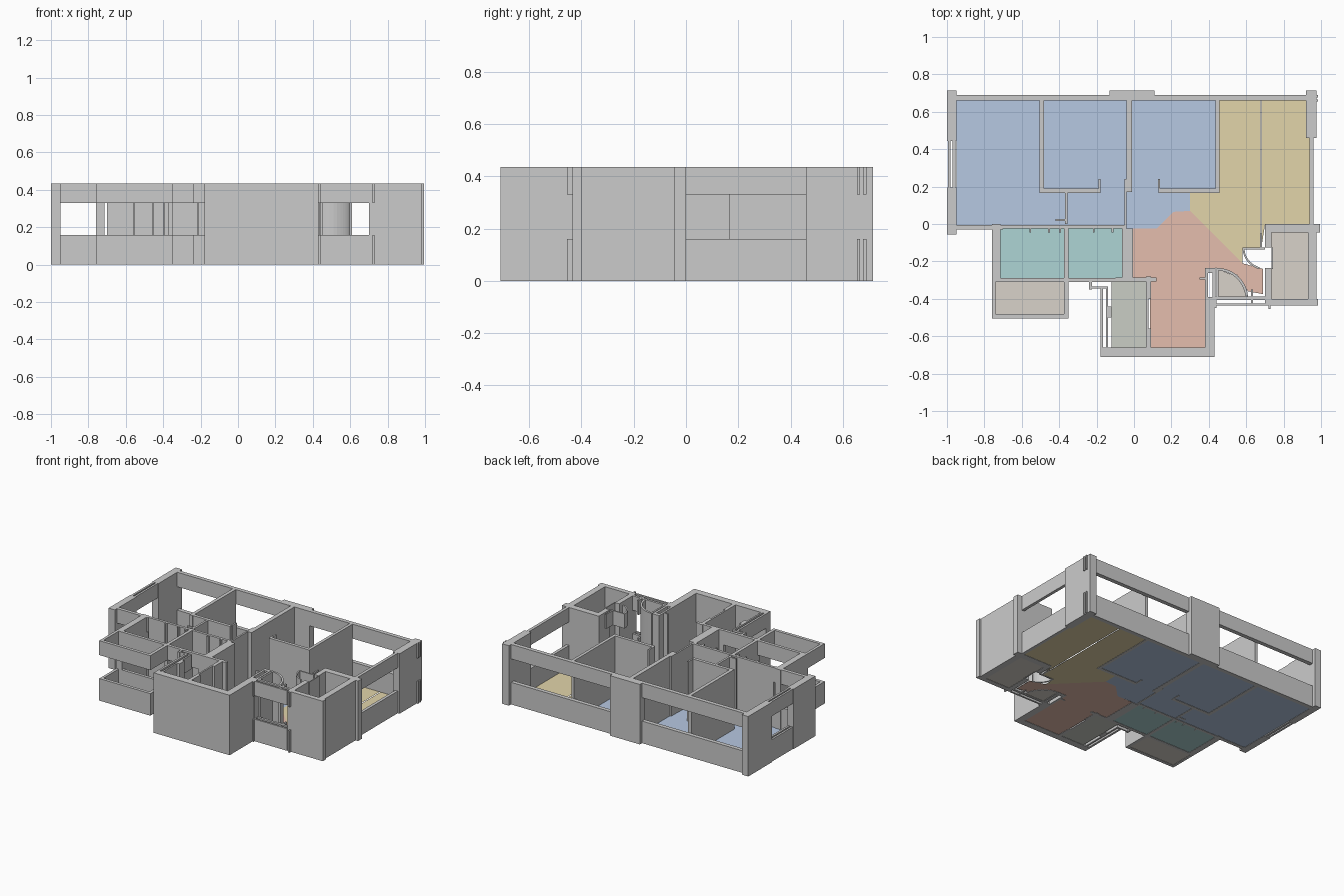
import bpy, bmesh, math

H, SILL, HEAD = 0.435, 0.16, 0.33   # wall height, window sill and window head


def box(bm, x0, x1, y0, y1, z0=0.0, z1=H):
    r = bmesh.ops.create_cube(bm, size=1)
    for v in r["verts"]:
        v.co = ((x0 + x1) / 2 + v.co.x * (x1 - x0),
                (y0 + y1) / 2 + v.co.y * (y1 - y0),
                (z0 + z1) / 2 + v.co.z * (z1 - z0))


def finish(name, bm, mat=None):
    bmesh.ops.recalc_face_normals(bm, faces=bm.faces)
    me = bpy.data.meshes.new(name)
    bm.to_mesh(me)
    bm.free()
    ob = bpy.data.objects.new(name, me)
    bpy.context.collection.objects.link(ob)
    if mat:
        me.materials.append(mat)
    return ob


def walls(name, rects, bands=((0.0, H),)):
    bm = bmesh.new()
    for r in rects:
        for z0, z1 in bands:
            box(bm, *r, z0, z1)
    return finish(name, bm)


def windows(name, rects):
    return walls(name, rects, ((0.0, SILL), (HEAD, H)))


def arc(name, cx, cy, r, a0, a1, bands, t=0.01, n=10):
    bm = bmesh.new()
    angs = [math.radians(a0 + (a1 - a0) * i / n) for i in range(n + 1)]
    pts = [(cx + r * math.cos(a), cy + r * math.sin(a)) for a in angs]
    pts += [(cx + (r - t) * math.cos(a), cy + (r - t) * math.sin(a)) for a in reversed(angs)]
    for z0, z1 in bands:
        low = [bm.verts.new((x, y, z0)) for x, y in pts]
        top = [bm.verts.new((x, y, z1)) for x, y in pts]
        m = len(pts)
        bm.faces.new(low)
        bm.faces.new(top)
        for i in range(m):
            j = (i + 1) % m
            bm.faces.new((low[i], low[j], top[j], top[i]))
    return finish(name, bm)


def floor(name, pts, mat):
    bm = bmesh.new()
    bm.faces.new([bm.verts.new((x, y, 0.002)) for x, y in pts])
    return finish(name, bm, mat)


def rect(x0, x1, y0, y1):
    return [(x0, y0), (x1, y0), (x1, y1), (x0, y1)]


def colour(name, r, g, b):
    m = bpy.data.materials.new(name)
    m.diffuse_color = (r, g, b, 1)
    return m


# outer structural walls
walls("outer_walls", [
    (-1, -0.95, 0.445, 0.715), (-1, -0.95, -0.055, 0.195),
    (-0.13, 0.11, 0.66, 0.715), (0.92, 0.975, 0.46, 0.715),
    (-0.76, -0.715, -0.31, 0.0),
    (-0.18, 0.43, -0.71, -0.66), (0.38, 0.43, -0.71, -0.43)])

# service shaft at the right front corner
walls("right_shaft_walls", [
    (0.70, 0.995, -0.045, 0.0), (0.93, 0.975, -0.40, -0.045),
    (0.70, 0.985, -0.435, -0.40), (0.70, 0.735, -0.40, -0.235),
    (0.70, 0.735, -0.125, -0.045), (0.735, 0.742, -0.24, -0.125)])

# long back windows and right window
windows("back_windows", [(-0.95, -0.13, 0.66, 0.69), (0.11, 0.92, 0.66, 0.69),
                         (0.92, 0.985, 0.677, 0.69), (0.92, 0.985, 0.655, 0.665)])
windows("right_window", [(0.938, 0.96, 0.0, 0.46)])
# left side windows, each a pair of thin strips
windows("left_window", [(-0.995, -0.98, 0.195, 0.445), (-0.97, -0.955, 0.195, 0.445)])
windows("left_front_window", [(-0.95, -0.70, -0.03, -0.005)])
# bathroom windows and balcony parapet
windows("bathroom_windows", [(-0.715, -0.365, -0.31, -0.288), (-0.35, -0.10, -0.31, -0.288),
                             (-0.24, -0.225, -0.35, -0.31), (-0.225, -0.14, -0.345, -0.335)])
windows("balcony_parapet", [(-0.76, -0.35, -0.505, -0.482), (-0.76, -0.74, -0.482, -0.31),
                            (-0.373, -0.35, -0.482, -0.31)])
# kitchen side window and entrance window
windows("kitchen_window", [(-0.18, -0.165, -0.66, -0.345), (-0.15, -0.138, -0.66, -0.345)])
windows("entrance_window", [(0.43, 0.70, -0.405, -0.388), (0.43, 0.70, -0.437, -0.424),
                            (0.625, 0.637, -0.424, -0.35), (0.72, 0.73, -0.455, -0.435),
                            (0.43, 0.44, -0.45, -0.39)])

# inner partitions
walls("bedroom_partitions", [
    (-0.505, -0.48, 0.165, 0.66), (-0.04, -0.01, 0.17, 0.66), (0.435, 0.457, 0.165, 0.66),
    (-0.48, -0.18, 0.167, 0.19), (0.13, 0.435, 0.167, 0.19),
    (-0.19, -0.178, 0.19, 0.24), (0.128, 0.14, 0.19, 0.24), (-0.05, -0.04, 0.17, 0.24)])
walls("corridor_partitions", [
    (-0.37, -0.355, 0.0, 0.165), (-0.42, -0.37, 0.015, 0.028),
    (-0.052, -0.04, -0.02, 0.17)])
walls("bathroom_partitions", [
    (-0.70, -0.04, -0.024, -0.005), (-0.373, -0.35, -0.31, -0.02), (-0.065, -0.005, -0.29, -0.025),
    *[(x, x + 0.01, -0.045, -0.005) for x in (-0.56, -0.46, -0.40, -0.22, -0.12)]])
walls("kitchen_partitions", [
    (-0.10, 0.12, -0.308, -0.287), (0.065, 0.09, -0.40, -0.28), (0.065, 0.09, -0.66, -0.56),
    (0.065, 0.077, -0.56, -0.40), (0.35, 0.39, -0.297, -0.287), (-0.138, -0.12, -0.50, -0.44)])

# hollow wall and door leaf beside the entrance
walls("hollow_wall", [
    (0.38, 0.395, -0.43, -0.235), (0.42, 0.435, -0.43, -0.235),
    (0.395, 0.42, -0.262, -0.235), (0.395, 0.42, -0.43, -0.39), (0.44, 0.452, -0.39, -0.235)])
arc("inner_door_swing", 0.445, -0.40, 0.165, 5, 90, ((0, H),), 0.014)
arc("entrance_door_swing", 0.70, -0.125, 0.12, 180, 255, ((0, SILL), (HEAD, H)))
windows("entrance_door_leaf", [(0.58, 0.70, -0.135, -0.125), (0.675, 0.685, -0.125, -0.05)])

# coloured room floors
blue = colour("bedroom_blue", 0.47, 0.58, 0.76)
sand = colour("living_sand", 0.76, 0.66, 0.40)
clay = colour("dining_clay", 0.78, 0.51, 0.42)
teal = colour("bath_teal", 0.42, 0.66, 0.66)
taupe = colour("service_taupe", 0.69, 0.65, 0.59)
sage = colour("kitchen_sage", 0.59, 0.61, 0.56)

floor("bedroom_floor", [(-0.95, 0.66), (0.44, 0.66), (0.44, 0.165), (0.30, 0.165), (0.30, 0.07),
                        (0.21, 0.065), (0.12, -0.025), (-0.95, -0.01)], blue)
floor("living_floor", [(0.45, 0.66), (0.675, 0.66), (0.675, -0.125), (0.58, -0.125), (0.58, -0.21),
                       (0.30, 0.07), (0.30, 0.165), (0.45, 0.165)], sand)
floor("living_side_floor", [(0.682, 0.66), (0.94, 0.66), (0.94, -0.005), (0.70, -0.005),
                            (0.682, -0.12)], sand)
floor("dining_floor", [(-0.005, -0.025), (0.12, -0.025), (0.21, 0.065), (0.30, 0.07), (0.58, -0.21),
                       (0.69, -0.24), (0.69, -0.375), (0.61, -0.36), (0.55, -0.27), (0.445, -0.235),
                       (0.38, -0.235), (0.38, -0.66), (0.085, -0.66), (0.085, -0.295),
                       (-0.005, -0.295)], clay)
floor("bathroom_floor_a", rect(-0.715, -0.373, -0.288, -0.024), teal)
floor("bathroom_floor_b", rect(-0.35, -0.065, -0.288, -0.024), teal)
floor("balcony_floor", rect(-0.74, -0.373, -0.482, -0.31), taupe)
floor("shaft_floor", rect(0.735, 0.93, -0.40, -0.045), taupe)
floor("closet_floor", [(0.445, -0.39), (0.61, -0.39), (0.56, -0.285), (0.445, -0.24)], taupe)
floor("kitchen_floor", rect(-0.12, 0.07, -0.66, -0.308), sage)
